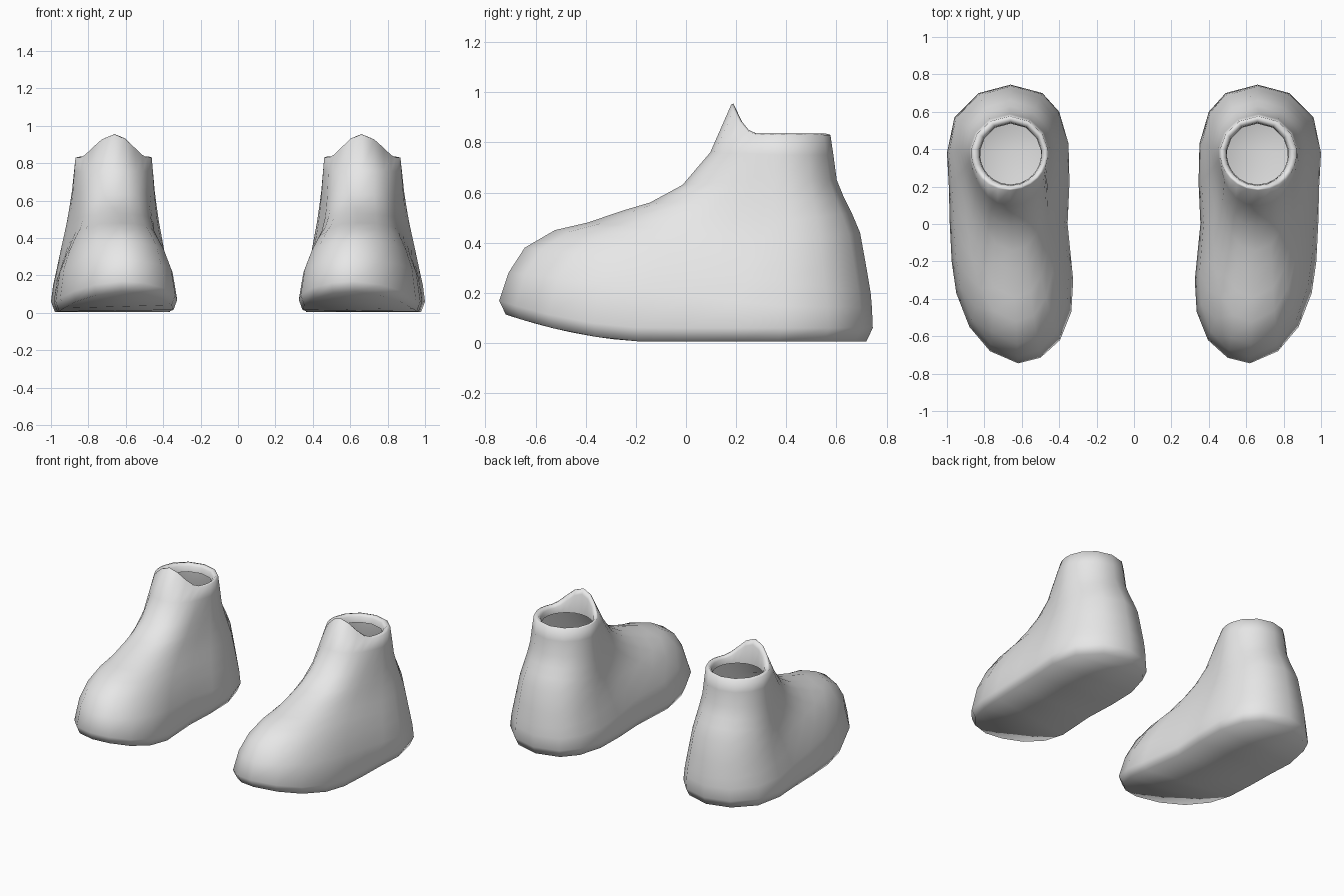
import bpy, bmesh, math

if "Cube" in bpy.data.objects:
    bpy.data.objects.remove(bpy.data.objects["Cube"])

grey = bpy.data.materials.new("plain_grey")
grey.diffuse_color = (0.8, 0.8, 0.8, 1)
grey.use_nodes = True
grey.node_tree.nodes["Principled BSDF"].inputs["Base Color"].default_value = grey.diffuse_color

# Widest outline of the foot: toe, outer side, heel, inner side
OUTLINE = [(.62, -.745), (.77, -.68), (.88, -.55), (.95, -.37), (.975, -.2),
           (.985, 0), (.99, .2), (1.0, .38), (.96, .57), (.83, .70), (.66, .745),
           (.49, .70), (.40, .60), (.35, .43), (.345, .22), (.355, 0),
           (.325, -.3), (.335, -.47), (.395, -.62), (.50, -.715)]
N = len(OUTLINE)
HALF = N // 2

# Collar angle of each column, measured from the front
ANGLES = [0, 18, 34, 48, 60, 72, 84, 98, 122, 150, 180]

# Rising profiles (travel from outline to collar, height) at toe, side and heel
TOE = [(.04, .28), (.11, .38), (.24, .45), (.38, .48), (.54, .53),
       (.65, .56), (.79, .63), (.91, .76), (1, .83)]
SIDE = [(.10, .15), (.28, .25), (.42, .33), (.55, .40), (.67, .48),
        (.76, .56), (.85, .65), (.93, .75), (1, .83)]
HEEL = [(.02, .14), (.05, .20), (.15, .30), (.30, .44), (.50, .52),
        (.68, .58), (.85, .65), (.93, .75), (1, .83)]

COLLAR = (.665, .378)
# Rolled rim: radius, height offset, share of the tongue height kept
RIM = [(.185, .005, 1), (.168, -.012, .85), (.163, -.05, 0)]


def lift(y):
    """Height of the sole, curling up toward the toe."""
    return .005 + .107 * (max(0, -.14 - y) / .6) ** 1.8


def tongue(deg):
    """Raised part of the collar at the front."""
    return .12 * (.5 + .5 * math.cos(math.pi * deg / 62)) if deg < 62 else 0


def column(i):
    """Points of one column, from sole edge up over the rim."""
    bx, by = OUTLINE[i]
    deg = ANGLES[i] if i <= HALF else ANGLES[N - i]
    side = 1 if i <= HALF else -1
    a = math.radians(deg)
    dx, dy = side * math.sin(a), -math.cos(a)
    cx, cy = COLLAR[0] + .205 * dx, COLLAR[1] + .198 * dy
    pts = [(.66 + (bx - .66) * .94, by * .965, lift(by)),
           (bx, by, lift(by) + .055)]
    w = abs(math.cos(a))
    end = TOE if deg < 90 else HEEL
    pinch = .22 * max(0, math.sin(2 * a))
    for k, ((s0, z0), (s1, z1)) in enumerate(zip(SIDE, end)):
        s, z = s0 + (s1 - s0) * w, z0 + (z1 - z0) * w
        x, y = bx + (cx - bx) * s, by + (cy - by) * s
        x += (.655 - x) * pinch * math.sin(math.pi * s)
        if k == len(SIDE) - 1:
            z += tongue(deg)
        pts.append((x, y, z))
    for r, dz, keep in RIM:
        pts.append((COLLAR[0] - .005 + r * dx, COLLAR[1] - .004 + r * dy,
                    .83 + dz + tongue(deg) * keep))
    return pts


def make_boot(name, sign):
    bm = bmesh.new()
    cols = [[bm.verts.new((sign * x, y, z)) for x, y, z in column(i)]
            for i in range(N)]

    def face(vs):
        vs = list(dict.fromkeys(vs))
        bm.faces.new(vs if sign > 0 else vs[::-1]).smooth = True

    # Upper wall and rolled rim
    for i in range(N):
        a, b = cols[i], cols[(i + 1) % N]
        for k in range(len(a) - 1):
            face([a[k], b[k], b[k + 1], a[k + 1]])
    # Sole, in strips across the foot
    for i in range(HALF):
        face([cols[i][0], cols[-i % N][0], cols[N - i - 1][0], cols[i + 1][0]])
    mesh = bpy.data.meshes.new(name)
    bm.to_mesh(mesh)
    bm.free()
    mesh.materials.append(grey)
    bpy.context.collection.objects.link(bpy.data.objects.new(name, mesh))


make_boot("right_boot", 1)
make_boot("left_boot", -1)
